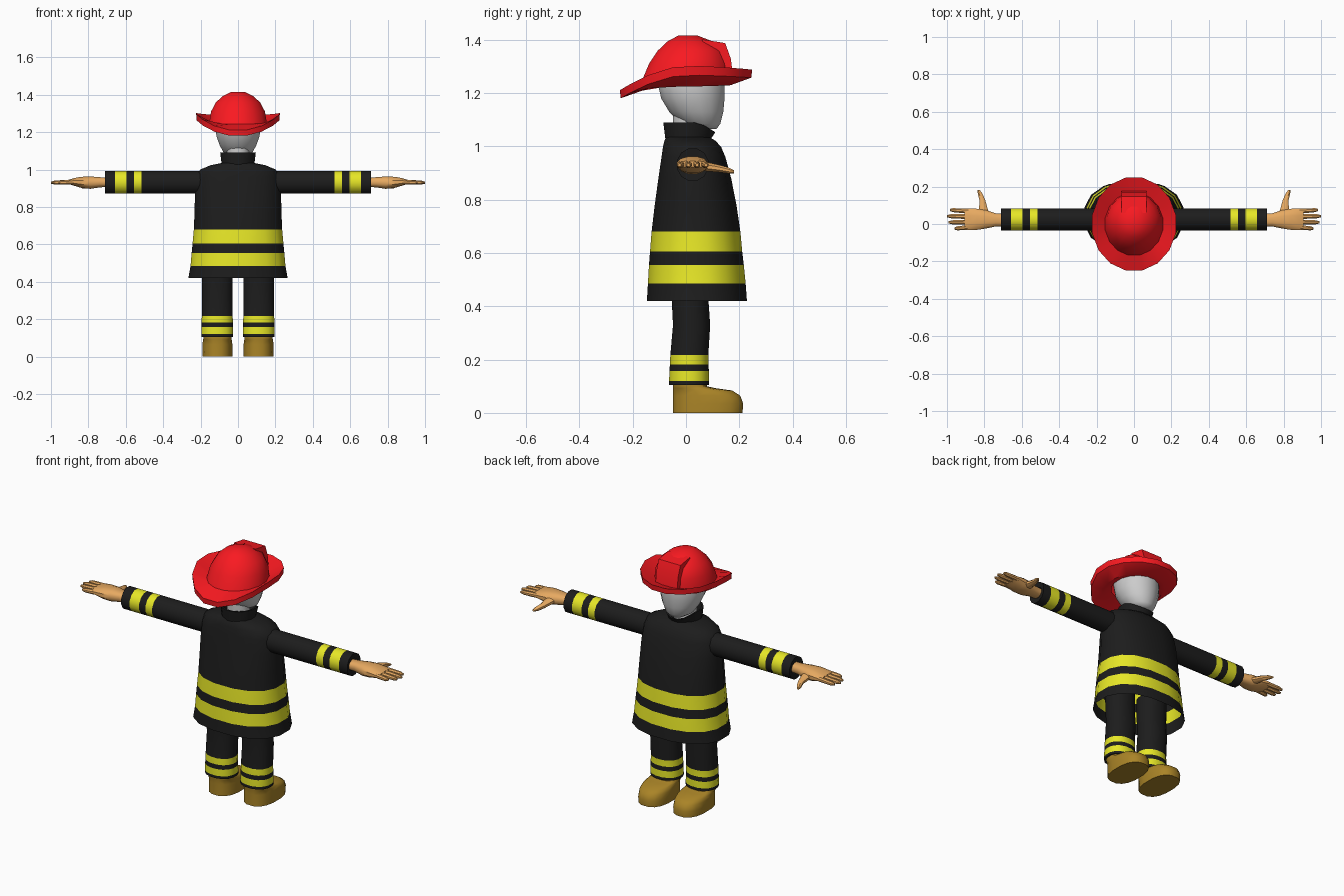
import bpy, bmesh
from math import sin, cos, pi, copysign, radians

def mat(name, r, g, b):
    m = bpy.data.materials.new(name)
    m.diffuse_color = (r, g, b, 1)
    return m

BLACK = mat("black_cloth", 0.012, 0.012, 0.012)
YELLOW = mat("reflective_yellow", 0.8, 0.8, 0.02)
RED = mat("helmet_red", 0.95, 0.01, 0.015)
SKIN = mat("skin", 0.8, 0.4, 0.12)
BOOT = mat("boot_brown", 0.4, 0.23, 0.02)


def ring(c, a, b, axis="z", n=16, p=2.0):
    """Superellipse ring around an axis."""
    pts = []
    for i in range(n):
        t = 2 * pi * (i + 0.5) / n
        u = a * copysign(abs(cos(t)) ** (2 / p), cos(t))
        v = b * copysign(abs(sin(t)) ** (2 / p), sin(t))
        d = {"z": (u, v, 0), "x": (0, u, v), "y": (u, 0, v)}[axis]
        pts.append(tuple(c[k] + d[k] for k in range(3)))
    return pts


def loft(name, rings, mats=(), bands=(), caps=(True, True), mirror=False, angle=40):
    """Skin rings into a surface; the segments in bands get the second material."""
    bm = bmesh.new()
    vs = [[bm.verts.new(p) for p in r] for r in rings]
    n = len(vs[0])
    for k in range(len(vs) - 1):
        for i in range(n):
            j = (i + 1) % n
            f = bm.faces.new((vs[k][i], vs[k][j], vs[k + 1][j], vs[k + 1][i]))
            f.material_index = 1 if k in bands else 0
    if caps[0]:
        bm.faces.new(vs[0])
    if caps[1]:
        bm.faces.new(vs[-1])
    bmesh.ops.recalc_face_normals(bm, faces=bm.faces)
    me = bpy.data.meshes.new(name)
    bm.to_mesh(me)
    bm.free()
    for m in mats:
        me.materials.append(m)
    ob = bpy.data.objects.new(name, me)
    bpy.context.collection.objects.link(ob)
    if mirror:
        ob.modifiers.new("Mirror", "MIRROR")
    bpy.ops.object.select_all(action="DESELECT")
    ob.select_set(True)
    bpy.context.view_layer.objects.active = ob
    bpy.ops.object.shade_smooth_by_angle(angle=radians(angle))
    return ob


def zring(z, hx, y0, y1, x=0, n=16, p=2.0):
    return ring((x, (y0 + y1) / 2, z), hx, (y1 - y0) / 2, "z", n, p)


# Head
head = [(1.065, .04, .03, .115), (1.085, .075, -.02, .13), (1.13, .10, -.065, .142),
        (1.18, .118, -.095, .147), (1.24, .122, -.11, .148), (1.30, .105, -.095, .13),
        (1.35, .05, -.04, .07)]
loft("head", [zring(*r) for r in head], angle=60)
loft("neck", [zring(1.0, .06, -.05, .06), zring(1.13, .06, -.05, .06)])

# Helmet: brim underside, brim edge, brim top, then crown
def brim(hx, hy, side, front, back):
    pts = []
    for x, y, _ in ring((0, 0, 0), hx, hy, n=16):
        s = y / hy
        end = front if s > 0 else back
        pts.append((x, y, side + (end - side) * abs(s) ** 1.7))
    return pts

crown = [(1.31, .147, -.142, .165), (1.36, .12, -.108, .145),
         (1.395, .08, -.07, .10), (1.416, .035, -.03, .045)]
loft("helmet", [brim(.12, .13, 1.235, 1.235, 1.23), brim(.16, .17, 1.225, 1.23, 1.215),
                brim(.225, .25, 1.268, 1.258, 1.178), brim(.228, .253, 1.303, 1.288, 1.208),
                brim(.157, .17, 1.25, 1.262, 1.243)]
     + [zring(*r) for r in crown], [RED], caps=(False, True))

# Front shield on the helmet
prof = [(.09, 1.25), (.178, 1.255), (.168, 1.33), (.147, 1.388), (.06, 1.402)]
loft("helmet_shield", [[(s * .068, y, z) for y, z in prof] for s in (-1, 1)], [RED], angle=20)

# Coat body with two bands
coat = [(.42, .27, -.15, .232), (.485, .258, -.146, .227), (.555, .252, -.142, .22),
        (.605, .247, -.138, .214), (.68, .24, -.132, .207), (.78, .236, -.12, .192),
        (.88, .234, -.106, .172), (.96, .226, -.094, .15), (1.0, .205, -.088, .133),
        (1.023, .15, -.082, .11), (1.035, .088, -.075, .09)]
loft("coat", [zring(*r, p=2.3) for r in coat], [BLACK, YELLOW], (1, 3), (False, False))

# Collar, dipping at the front
top = [(x, y, 1.09 - max(0, y - .05) * .6) for x, y, z in zring(0, .097, -.087, .112)]
inner = [(x * .9, .012 + (y - .012) * .9, z) for x, y, z in top]
loft("collar", [zring(1.02, .088, -.078, .09), top, inner, zring(1.03, .075, -.065, .078)],
     [BLACK], caps=(False, False))

# Sleeves with two bands
xs = [.18, .35, .515, .557, .597, .657, .71]
loft("sleeve", [ring((x, .025, .932), .061, .063, "x", 12) for x in xs]
     + [ring((.705, .025, .932), .035, .032, "x", 12)],
     [BLACK, YELLOW], (2, 4), (False, False), True)

# Hands: palm, fingers and thumb
palm = [(.69, .02, .932, .034, .025), (.74, .022, .932, .036, .028), (.79, .025, .93, .05, .034),
        (.84, .025, .932, .058, .03), (.88, .025, .934, .06, .02), (.905, .025, .934, .058, .012)]
loft("palm", [ring(r[:3], r[3], r[4], "x", 12, 2.5) for r in palm], [SKIN], mirror=True)
for i, (y0, y1, tip) in enumerate([(.068, .075, .985), (.039, .042, 1.0),
                                   (.010, .009, .992), (-.018, -.024, .96)]):
    L = tip - .87
    steps = [(0, .014), (.5, .013), (.85, .0115), (1, .006)]
    loft(f"finger_{i + 1}", [ring((.87 + L * t, y0 + (y1 - y0) * t, .934 - .004 * t), r, r, "x", 8)
                             for t, r in steps], [SKIN], mirror=True)
thumb = [(.80, .04, .93, .034, .022), (.806, .085, .923, .024, .018), (.81, .125, .917, .017, .015),
         (.822, .16, .91, .014, .012), (.83, .181, .905, .007, .006)]
loft("thumb", [ring(r[:3], r[3], r[4], "y", 8) for r in thumb], [SKIN], mirror=True)

# Trouser legs with two bands
leg = [(.105, .087, -.065, .088), (.12, .087, -.065, .088), (.157, .086, -.063, .087),
       (.182, .085, -.062, .086), (.217, .084, -.06, .085), (.33, .083, -.05, .092),
       (.43, .083, -.055, .085), (.56, .083, -.06, .09)]
loft("trouser_leg", [zring(.11, .06, -.04, .065, .11)]
     + [zring(*r, x=.111, p=2.2) for r in leg], [BLACK, YELLOW], (2, 4), (False, True), True)

# Boots
boot = [(0, .081, -.05, .214), (.035, .082, -.05, .217), (.065, .081, -.05, .205),
        (.084, .079, -.05, .175), (.093, .077, -.05, .11), (.10, .076, -.05, .08),
        (.14, .075, -.05, .075)]
loft("boot", [zring(*r, x=.11, p=2.5) for r in boot], [BOOT], mirror=True, angle=50)
